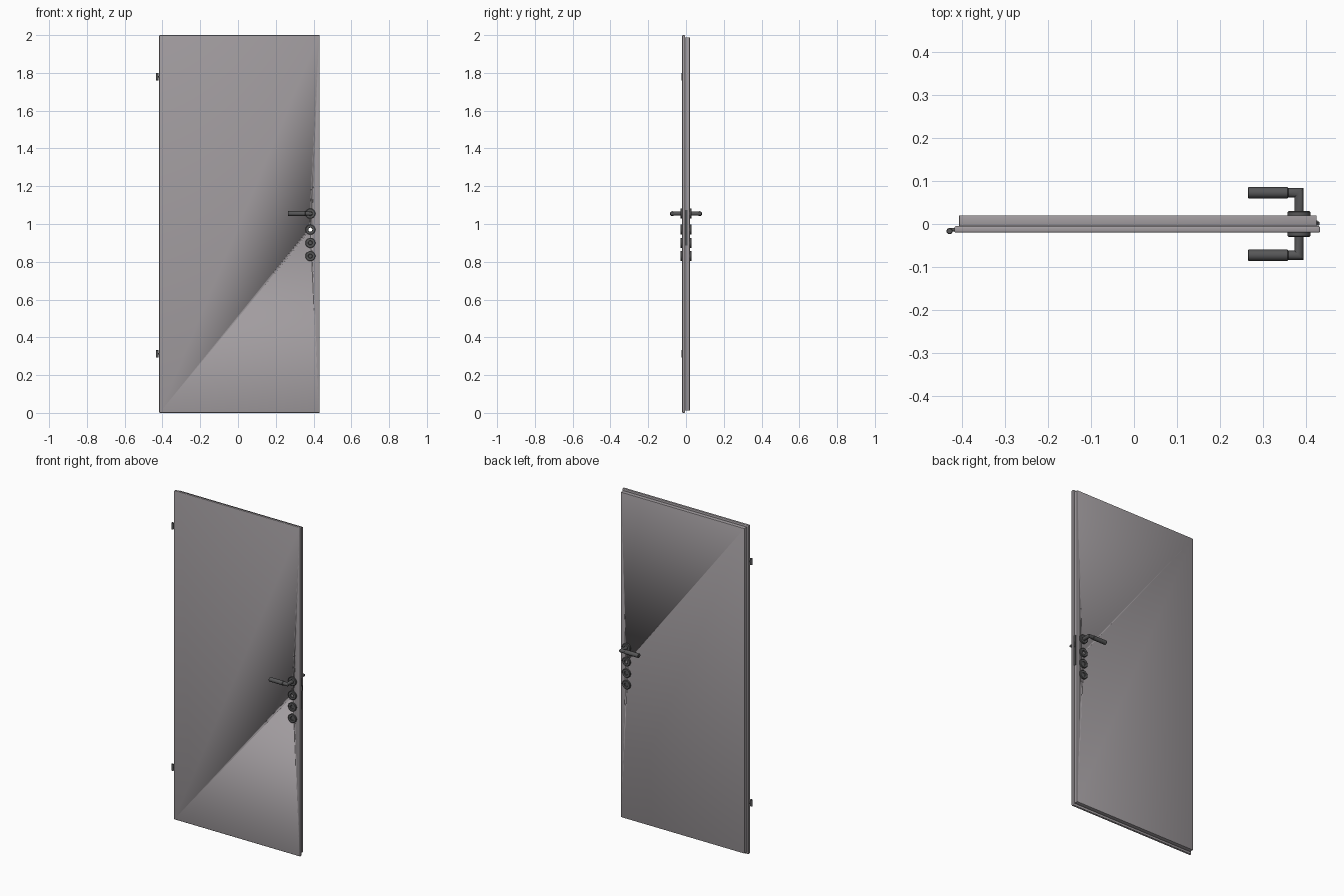
import bpy, bmesh, math
from mathutils import Vector, Matrix

if "Cube" in bpy.data.objects:
    bpy.data.objects.remove(bpy.data.objects["Cube"])


def material(name, rgb):
    m = bpy.data.materials.new(name)
    m.diffuse_color = (*rgb, 1)
    m.use_nodes = True
    m.node_tree.nodes["Principled BSDF"].inputs["Base Color"].default_value = m.diffuse_color
    return m


PANEL = material("warm_grey_panel", (0.36, 0.335, 0.35))
METAL = material("dark_metal", (0.095, 0.095, 0.097))


def finish(name, bm, mat):
    bmesh.ops.recalc_face_normals(bm, faces=bm.faces)
    me = bpy.data.meshes.new(name)
    bm.to_mesh(me)
    bm.free()
    me.materials.append(mat)
    ob = bpy.data.objects.new(name, me)
    bpy.context.collection.objects.link(ob)
    bpy.context.view_layer.objects.active = ob
    bpy.ops.object.select_all(action='DESELECT')
    ob.select_set(True)
    bpy.ops.object.shade_smooth_by_angle(angle=math.radians(35))
    return ob


def box(name, lo, hi, mat, bevel=0.0, segments=2):
    lo, hi = Vector(lo), Vector(hi)
    bm = bmesh.new()
    bmesh.ops.create_cube(bm, size=1)
    for v in bm.verts:
        v.co = (lo + hi) / 2 + v.co * (hi - lo)
    if bevel:
        bmesh.ops.bevel(bm, geom=bm.edges[:], offset=bevel, segments=segments,
                        profile=0.5, affect='EDGES')
    return finish(name, bm, mat)


def lathe(name, profile, origin, axis, mat, steps=32, closed=False):
    """Revolve (radius, distance) points around an axis."""
    bm = bmesh.new()
    vs = [bm.verts.new((r, 0, h)) for r, h in profile]
    edges = [bm.edges.new(p) for p in zip(vs, vs[1:])]
    if closed:
        edges.append(bm.edges.new((vs[-1], vs[0])))
    bmesh.ops.spin(bm, geom=vs + edges, cent=(0, 0, 0), axis=(0, 0, 1),
                   angle=2 * math.pi, steps=steps)
    bmesh.ops.remove_doubles(bm, verts=bm.verts, dist=1e-5)
    rot = Vector((0, 0, 1)).rotation_difference(Vector(axis)).to_matrix().to_4x4()
    bm.transform(Matrix.Translation(origin) @ rot)
    return finish(name, bm, mat)


def rod(name, start, end, r, mat, chamfer=0.0015):
    start, end = Vector(start), Vector(end)
    n = (end - start).length
    c = chamfer
    return lathe(name, [(0, 0), (r - c, 0), (r, c), (r, n - c), (r - c, n), (0, n)],
                 start, (end - start).normalized(), mat, 24)


def mitred_neck(name, side, mat):
    """L-shaped round bar with a sharp mitre where it turns to the grip."""
    r, x0, x1, y0, y1 = 0.0105, 0.383, 0.355, 0.018, 0.0725
    bm = bmesh.new()
    rings = [[], [], []]
    for i in range(24):
        a = i * math.tau / 24
        u, w = r * math.cos(a), r * math.sin(a)
        for ring, co in zip(rings, ((x0 + u, y0, w), (x0 + u, y1 + u, w), (x1, y1 + u, w))):
            ring.append(bm.verts.new((co[0], side * co[1], HANDLE_Z + co[2])))
    for a, b in zip(rings, rings[1:]):
        for i in range(24):
            j = (i + 1) % 24
            bm.faces.new((a[i], a[j], b[j], b[i]))
    bm.faces.new(rings[0])
    bm.faces.new(rings[2])
    return finish(name, bm, mat)


LOCK_X, HANDLE_Z = 0.383, 1.055
KEY_Z = (0.97, 0.90, 0.83)

# door leaf: wide front flange and narrower rebated core
flange = box("door_flange", (-0.417, -0.02, 0), (0.432, -0.005, 2), PANEL, 0.004, 3)
core = box("door_core", (-0.406, -0.006, 0.012), (0.424, 0.02, 1.988), PANEL, 0.002, 2)

# key hole drilled through the leaf
cutter = rod("keyhole_cutter", (LOCK_X, -0.05, KEY_Z[0]), (LOCK_X, 0.05, KEY_Z[0]), 0.0105, PANEL)
cutter.hide_render = True
for ob in (flange, core):
    mod = ob.modifiers.new("keyhole", 'BOOLEAN')
    mod.object = cutter
    mod.solver = 'EXACT'
    bpy.context.view_layer.objects.active = ob
    bpy.ops.object.modifier_apply(modifier=mod.name)
bpy.data.objects.remove(cutter)

# handle sets on both sides
for label, s in (("front", -1), ("back", 1)):
    mitred_neck(label + "_handle_neck", s, METAL)
    rod(label + "_handle_grip", (0.358, s * 0.0725, HANDLE_Z), (0.264, s * 0.0725, HANDLE_Z),
        0.0128, METAL, 0.002)
    # round rosettes
    for i, z in enumerate((HANDLE_Z,) + KEY_Z):
        ring = [(0.0105, -0.002), (0.0105, 0.0085), (0.012, 0.010), (0.024, 0.010),
                (0.0265, 0.008), (0.0265, -0.002)]
        lathe(f"{label}_rosette_{i}", ring, (LOCK_X, s * 0.02, z), (0, s, 0), METAL, 32, True)
        # lock inserts in the lower rosettes
        if i >= 2:
            rod(f"{label}_lock_insert_{i}", (LOCK_X, s * 0.015, z), (LOCK_X, s * 0.025, z),
                0.0106, METAL, 0.001)

# lock face plate in the rebate edge
box("lock_plate", (0.42, -0.004, 0.885), (0.4255, 0.008, 1.075), METAL)
box("latch", (0.42, -0.003, 1.0), (0.43, 0.006, 1.03), METAL, 0.001, 1)

# hinges: barrel plus pin into the flange
for label, z in (("lower", 0.313), ("upper", 1.78)):
    rod(label + "_hinge_barrel", (-0.428, -0.0165, z - 0.02), (-0.428, -0.0165, z + 0.02),
        0.0072, METAL)
    rod(label + "_hinge_pin", (-0.428, -0.013, z), (-0.41, -0.013, z), 0.004, METAL, 0.0005)
